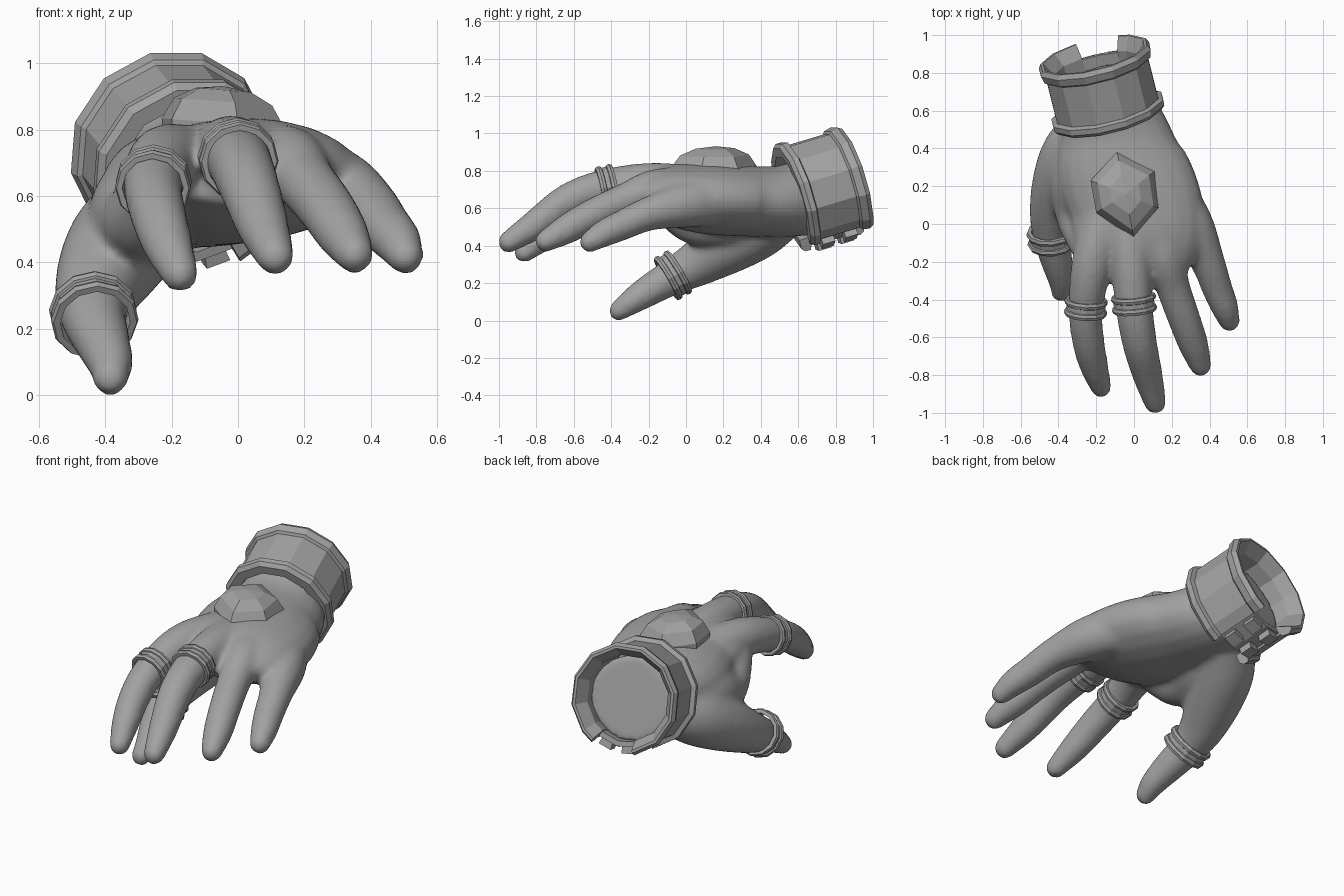
import bpy, bmesh, math
from mathutils import Vector, Matrix

cube = bpy.data.objects.get("Cube")
if cube:
    bpy.data.objects.remove(cube)

GREY = (0.36, 0.36, 0.36, 1)
material = bpy.data.materials.new("plain grey")
material.use_nodes = True
material.diffuse_color = GREY
material.node_tree.nodes["Principled BSDF"].inputs["Base Color"].default_value = GREY


def make_object(name, bm):
    bmesh.ops.recalc_face_normals(bm, faces=bm.faces)
    mesh = bpy.data.meshes.new(name)
    bm.to_mesh(mesh)
    bm.free()
    mesh.materials.append(material)
    obj = bpy.data.objects.new(name, mesh)
    bpy.context.collection.objects.link(obj)
    return obj


def bridge(bm, rings):
    """Quads between successive rings of vertices."""
    for a, b in zip(rings, rings[1:]):
        n = len(a)
        for i in range(n):
            j = (i + 1) % n
            bm.faces.new((a[i], a[j], b[j], b[i]))


def frame(axis):
    """Sideways and upward unit vectors square to an axis."""
    axis = Vector(axis).normalized()
    side = axis.cross(Vector((0, 0, 1))).normalized()
    return axis, side, side.cross(axis)


def smooth_path(keys, steps=5):
    """Catmull-Rom samples through keys of any dimension."""
    keys = [Vector(k) for k in keys]
    pts = [keys[0] * 2 - keys[1]] + keys + [keys[-1] * 2 - keys[-2]]
    out = []
    for p, a, b, q in zip(pts, pts[1:], pts[2:], pts[3:]):
        for s in range(steps):
            t = s / steps
            out.append(a + (b - p) * (t / 2)
                       + (p * 2 - a * 5 + b * 4 - q) * (t * t / 2)
                       + (a * 3 - p - b * 3 + q) * (t ** 3 / 2))
    return out + [keys[-1]]


def limb(bm, keys, heights=None, round_tip=True, sides=20):
    """Tube through (x, y, z, radius) keys; heights flatten the section."""
    path = smooth_path(keys)
    if heights:
        tall = [v[0] for v in smooth_path([(h, 0) for h in heights])]
    else:
        tall = [p[3] for p in path]
    rings = []
    for i, p in enumerate(path):
        before, after = path[max(i - 1, 0)], path[min(i + 1, len(path) - 1)]
        _, side, up = frame(after.xyz - before.xyz)
        rings.append([bm.verts.new(p.xyz + side * p[3] * math.cos(a) + up * tall[i] * math.sin(a))
                      for a in (math.tau * k / sides for k in range(sides))])
    bridge(bm, rings)
    bm.faces.new(rings[0])
    bm.faces.new(rings[-1])
    if round_tip:
        bmesh.ops.create_uvsphere(bm, u_segments=16, v_segments=10, radius=path[-1][3],
                                  matrix=Matrix.Translation(path[-1].xyz))


def sweep(name, profile, centre, axis, start=0, stop=360, segments=12):
    """Turn a closed (along, radius) profile round an axis, whole or in part."""
    axis, side, up = frame(axis)
    whole = stop - start == 360
    bm = bmesh.new()
    rings = []
    for k in range(segments if whole else segments + 1):
        a = math.radians(start + (stop - start) * k / segments)
        out = side * math.cos(a) + up * math.sin(a)
        rings.append([bm.verts.new(Vector(centre) + axis * t + out * r) for t, r in profile])
    if whole:
        bridge(bm, rings + [rings[0]])
    else:
        bridge(bm, rings)
        bm.faces.new(rings[0])
        bm.faces.new(rings[-1])
    return make_object(name, bm)


# Hand: palm, thumb and fingers fused into one smooth skin
bm = bmesh.new()
limb(bm, [(-0.18, 0.77, 0.7, 0.24), (-0.14, 0.62, 0.655, 0.25), (-0.105, 0.48, 0.635, 0.295),
          (-0.07, 0.3, 0.64, 0.345), (0.01, 0.1, 0.65, 0.355), (0.02, -0.08, 0.67, 0.345),
          (0.01, -0.23, 0.68, 0.28)],
     heights=(0.24, 0.205, 0.19, 0.19, 0.187, 0.162, 0.1), round_tip=False)
limbs = {
    "thumb": [(-0.22, 0.52, 0.57, 0.14), (-0.32, 0.38, 0.49, 0.165), (-0.385, 0.22, 0.4, 0.155),
              (-0.43, 0.06, 0.305, 0.125), (-0.435, -0.07, 0.235, 0.1), (-0.408, -0.2, 0.16, 0.085),
              (-0.385, -0.3, 0.095, 0.07), (-0.385, -0.36, 0.052, 0.056)],
    "web": [(-0.24, 0.42, 0.6, 0.16), (-0.285, 0.22, 0.55, 0.165), (-0.29, 0.04, 0.53, 0.125),
            (-0.25, -0.1, 0.62, 0.1)],
    "index": [(-0.14, 0.1, 0.69, 0.12), (-0.22, -0.2, 0.705, 0.11), (-0.255, -0.45, 0.635, 0.092),
              (-0.242, -0.62, 0.55, 0.086), (-0.212, -0.75, 0.455, 0.077), (-0.175, -0.865, 0.365, 0.057)],
    "middle": [(-0.04, 0.1, 0.7, 0.12), (-0.02, -0.17, 0.735, 0.11), (0.0, -0.43, 0.71, 0.1),
               (0.03, -0.63, 0.64, 0.093), (0.075, -0.81, 0.51, 0.08), (0.112, -0.948, 0.42, 0.06)],
    "ring": [(0.07, 0.1, 0.69, 0.12), (0.15, -0.15, 0.705, 0.108), (0.205, -0.33, 0.64, 0.092),
             (0.265, -0.5, 0.565, 0.087), (0.315, -0.64, 0.487, 0.08), (0.352, -0.75, 0.425, 0.06)],
    "little": [(0.17, 0.2, 0.64, 0.13), (0.295, 0.0, 0.62, 0.125), (0.39, -0.2, 0.57, 0.092),
               (0.44, -0.34, 0.51, 0.082), (0.48, -0.44, 0.465, 0.074), (0.505, -0.515, 0.42, 0.058)],
}
for keys in limbs.values():
    limb(bm, keys)
hand = make_object("hand", bm)
remesh = hand.modifiers.new("fuse", 'REMESH')
remesh.mode = 'VOXEL'
remesh.voxel_size = 0.016
remesh.use_smooth_shade = True
soften = hand.modifiers.new("soften", 'SMOOTH')
soften.factor = 0.5
soften.iterations = 14

# Double-lipped finger bands
half = [(-0.045, 0.8), (-0.045, 0.95), (-0.03, 1.0), (-0.015, 0.96), (-0.012, 0.9)]
band = half + [(-t, r) for t, r in reversed(half)]
for name, centre, axis, radius in (
        ("thumb_band", (-0.435, -0.07, 0.242), (0.1, -0.86, -0.5), 0.133),
        ("index_band", (-0.255, -0.44, 0.637), (-0.05, -0.95, -0.28), 0.115),
        ("middle_band", (0.0, -0.42, 0.713), (0.09, -0.97, -0.2), 0.12)):
    sweep(name, [(t, r * radius) for t, r in band], centre, axis)

# Open wrist cuff with a raised lip at each end and a short flap beside the gap
cuff_centre, cuff_axis = (-0.13, 0.56, 0.65), (-0.23, 0.93, 0.28)
cuff = [(0, 0.24), (0, 0.29), (0.02, 0.31), (0.05, 0.31), (0.06, 0.285), (0.285, 0.285),
        (0.295, 0.3), (0.335, 0.31), (0.36, 0.295), (0.36, 0.28), (0.29, 0.235)]
sweep("wrist_cuff", cuff, cuff_centre, cuff_axis, -44, 254, 10)
sweep("wrist_cuff_flap", cuff, cuff_centre, cuff_axis, -58, -44, 1)


# Clasp across the gap under the cuff
def block(t0, t1, r0, r1):
    return [(t0, r0), (t0, r1), (t1, r1), (t1, r0)]


sweep("clasp_tongue", block(0.05, 0.28, 0.245, 0.275), cuff_centre, cuff_axis, -108, -56, 2)
for side, start in (("left", -76), ("right", -102)):
    for end, t in (("front", 0.07), ("back", 0.2)):
        sweep(f"clasp_{side}_{end}_knob", block(t, t + 0.07, 0.25, 0.31),
              cuff_centre, cuff_axis, start, start + 14, 1)

# Six-sided faceted gem on the back of the hand
outline = [(-0.09, 0.38), (0.11, 0.28), (0.14, 0.08), (0.0, -0.08), (-0.2, 0.06), (-0.23, 0.23)]
middle = Vector((-0.045, 0.16))
bm = bmesh.new()
rings = []
for scale, z in ((0.98, 0.74), (1.0, 0.82), (0.8, 0.885), (0.45, 0.92)):
    ring = []
    for p in outline:
        q = middle + (Vector(p) - middle) * scale
        ring.append(bm.verts.new((q.x, q.y, z - 0.08 * (q.x - middle.x))))
    rings.append(ring)
bridge(bm, rings)
bm.faces.new(rings[0])
peak = bm.verts.new((middle.x, middle.y, 0.932))
for i in range(6):
    bm.faces.new((rings[-1][i], rings[-1][(i + 1) % 6], peak))
make_object("gem", bm)
